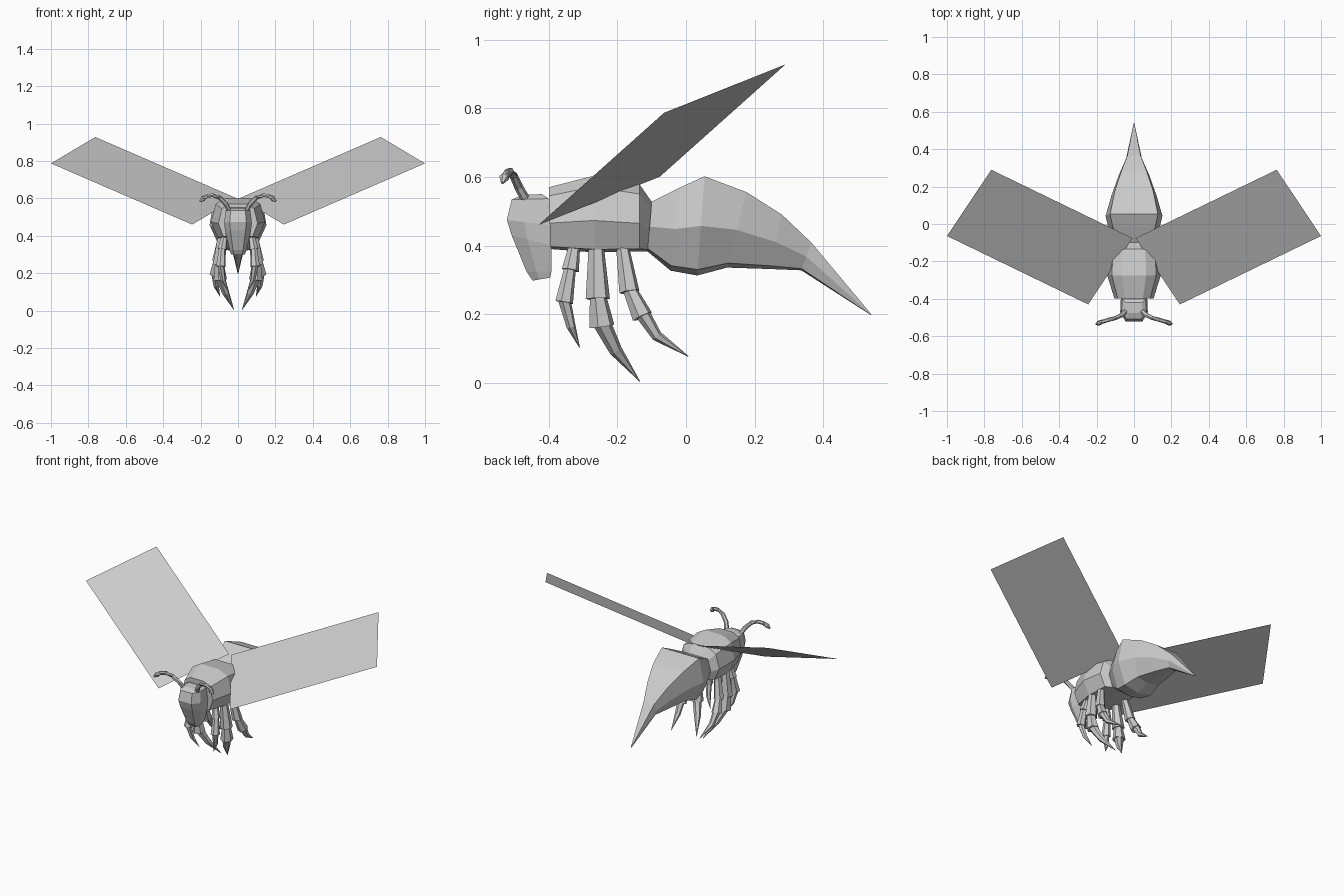
import bpy
from mathutils import Vector
from math import sin, cos, pi

if "Cube" in bpy.data.objects:
    bpy.data.objects.remove(bpy.data.objects["Cube"])


def make(name, verts, faces, mirror=False):
    me = bpy.data.meshes.new(name)
    me.from_pydata([tuple(v) for v in verts], [], faces)
    ob = bpy.data.objects.new(name, me)
    bpy.context.collection.objects.link(ob)
    if mirror:
        ob.modifiers.new("mirror", 'MIRROR')
    return ob


def bridge(name, rings, mirror=False):
    """Skin a list of equal-length point rings, capping both ends."""
    n = len(rings[0])
    faces = [(r * n + i, r * n + (i + 1) % n, (r + 1) * n + (i + 1) % n, (r + 1) * n + i)
             for r in range(len(rings) - 1) for i in range(n)]
    last = (len(rings) - 1) * n
    faces += [tuple(reversed(range(n))), tuple(range(last, last + n))]
    return make(name, [p for ring in rings for p in ring], faces, mirror)


def body(name, half, stations):
    """Loft a symmetric section; station = (y, z) of one edge, (y, z) of the other, half width."""
    section = half + [(-u, v) for u, v in reversed(half) if u > 0]
    rings = []
    for (y1, z1), (y0, z0), w in stations:
        rings.append([(u * w, y0 + (y1 - y0) * v, z0 + (z1 - z0) * v) for u, v in section])
    return bridge(name, rings)


def tube(name, pts, radii, n=6):
    """Mirrored low-poly tube through points with a radius at each."""
    pts = [Vector(p) for p in pts]
    rings = []
    for i, (p, r) in enumerate(zip(pts, radii)):
        t = (pts[min(i + 1, len(pts) - 1)] - pts[max(i - 1, 0)]).normalized()
        a = t.cross(Vector((.31, .95, .1)) if abs(t.z) > .5 else Vector((0, 0, 1))).normalized()
        b = t.cross(a)
        rings.append([p + r * (cos(2 * pi * k / n) * a + sin(2 * pi * k / n) * b) for k in range(n)])
    return bridge(name, rings, True)


# Abdomen: broad flat back, tapering to a sting
body("abdomen", [(.84, 1), (1, .5), (.62, .06), (0, 0)], [
    ((-.10, .528), (-.112, .383), .095),
    ((-.016, .57), (-.045, .327), .135),
    ((.054, .602), (.033, .313), .152),
    ((.176, .556), (.12, .336), .122),
    ((.28, .49), (.24, .332), .082),
    ((.366, .408), (.336, .328), .042),
    ((.54, .2), (.538, .198), .002)])

# Thorax
body("thorax", [(.45, 1), (.82, .86), (1, .42), (.75, .04), (0, 0)], [
    ((-.40, .57), (-.395, .39), .105),
    ((-.275, .602), (-.265, .38), .145),
    ((-.135, .578), (-.135, .383), .135),
    ((-.10, .528), (-.112, .383), .085)])

# Head: lofted top to bottom
body("head", [(.6, 1), (1, .6), (.95, 0)], [
    ((-.475, .548), (-.42, .55), .045),
    ((-.508, .534), (-.40, .537), .066),
    ((-.522, .475), (-.395, .46), .074),
    ((-.508, .43), (-.392, .40), .068),
    ((-.465, .325), (-.392, .325), .045),
    ((-.447, .298), (-.395, .307), .038)])

# Antennae
tube("antennae", [(.045, -.465, .53), (.065, -.487, .57), (.10, -.503, .605),
                  (.135, -.512, .617), (.168, -.522, .612), (.188, -.53, .598), (.203, -.535, .583)],
     [.014, .013, .012, .011, .011, .015, .005])

# Legs: two flared segments and a curved claw each
legs = {
    "front": (.85, [(.07, -.323, .41), (.085, -.337, .328), (.092, -.355, .235),
                    (.08, -.335, .165), (.05, -.31, .103)]),
    "middle": (1.2, [(.085, -.262, .41), (.10, -.257, .245), (.095, -.245, .165),
                     (.065, -.205, .095), (.022, -.135, .005)]),
    "back": (1.0, [(.085, -.187, .41), (.11, -.165, .265), (.122, -.127, .193),
                   (.117, -.085, .137), (.097, .007, .077)])}
for name, (s, p) in legs.items():
    tube(name + "_upper_legs", p[0:2], [.018 * s, .030 * s])
    tube(name + "_lower_legs", [Vector(p[1]) + Vector((0, 0, .01)), p[2]], [.020 * s, .031 * s])
    tube(name + "_claws", [Vector(p[2]) + Vector((0, 0, .01)), p[3], p[4]], [.022 * s, .016 * s, .001])

# Wings: thin flat sheets
make("wings", [(.008, -.076, .601), (.245, -.43, .46), (1, -.064, .787), (.763, .29, .928)],
     [(0, 1, 2, 3)], True)
